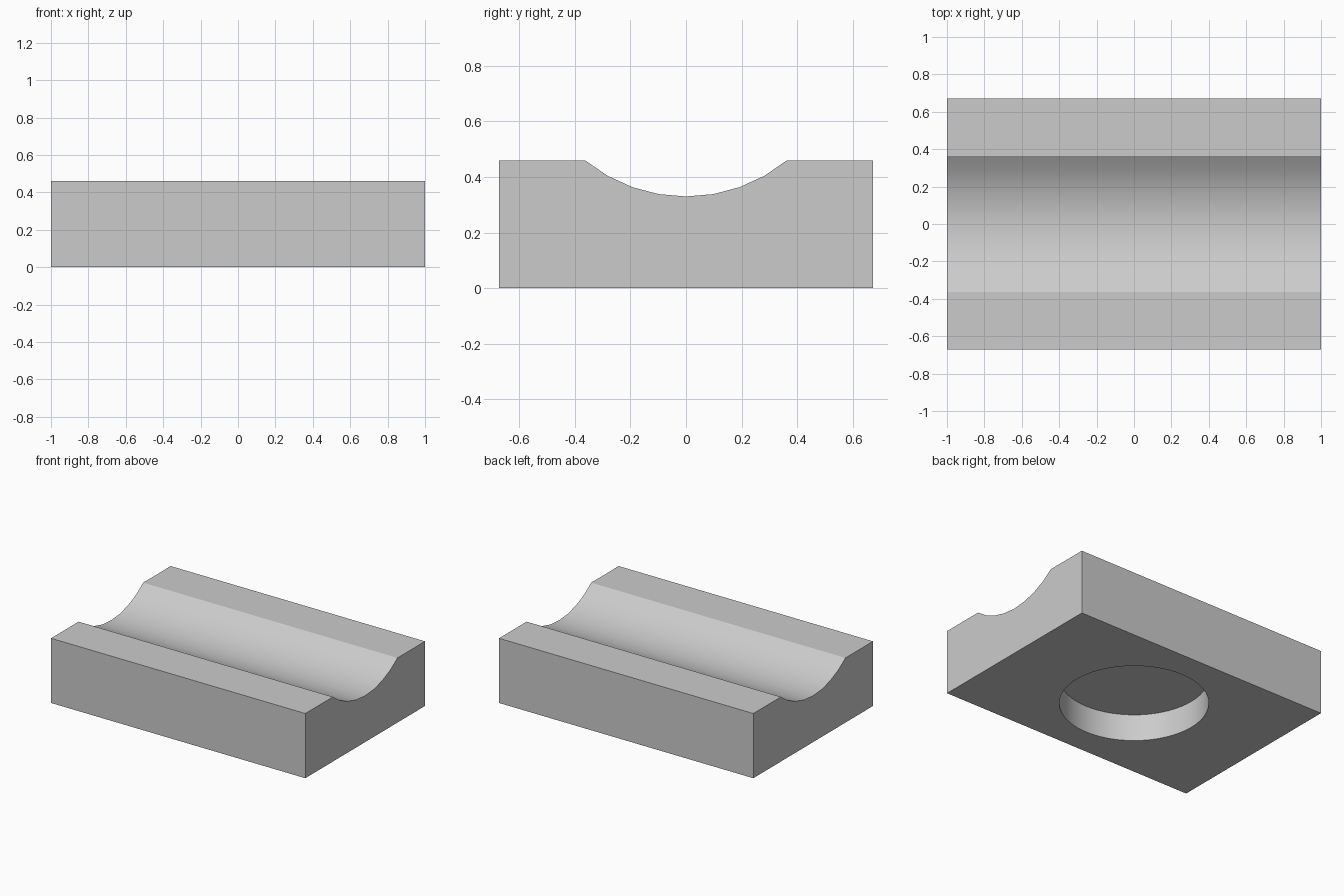
import bpy, bmesh, math

cube = bpy.data.objects.get("Cube")
if cube:
    bpy.data.objects.remove(cube, do_unlink=True)

LENGTH, HALF_WIDTH, HEIGHT = 2.0, 0.672, 0.46
GROOVE_HALF, GROOVE_DEPTH, GROOVE_STEPS = 0.363, 0.13, 8
RECESS_RADIUS, RECESS_DEPTH = 0.479, 0.19

grey = bpy.data.materials.new("plain grey")
grey.use_nodes = True
colour = (0.60, 0.60, 0.60, 1)
grey.diffuse_color = colour
grey.node_tree.nodes["Principled BSDF"].inputs["Base Color"].default_value = colour

# Block profile with a circular-arc groove along the top
radius = (GROOVE_HALF ** 2 + GROOVE_DEPTH ** 2) / (2 * GROOVE_DEPTH)
centre_z = HEIGHT - GROOVE_DEPTH + radius
sweep = math.asin(GROOVE_HALF / radius)
profile = [(-HALF_WIDTH, 0), (HALF_WIDTH, 0), (HALF_WIDTH, HEIGHT)]
for i in range(GROOVE_STEPS + 1):
    a = sweep * (1 - 2 * i / GROOVE_STEPS)
    profile.append((radius * math.sin(a), centre_z - radius * math.cos(a)))
profile.append((-HALF_WIDTH, HEIGHT))

# Extrude the profile along x
bm = bmesh.new()
end = bm.faces.new([bm.verts.new((-LENGTH / 2, y, z)) for y, z in profile])
extruded = bmesh.ops.extrude_face_region(bm, geom=[end])["geom"]
bmesh.ops.translate(bm, vec=(LENGTH, 0, 0),
                    verts=[v for v in extruded if isinstance(v, bmesh.types.BMVert)])
bmesh.ops.recalc_face_normals(bm, faces=bm.faces)
mesh = bpy.data.meshes.new("grooved_block")
bm.to_mesh(mesh)
bm.free()
mesh.materials.append(grey)
block = bpy.data.objects.new("grooved_block", mesh)
bpy.context.collection.objects.link(block)

# Round blind recess in the underside
bpy.ops.mesh.primitive_cylinder_add(vertices=64, radius=RECESS_RADIUS,
                                    depth=2 * RECESS_DEPTH, location=(0, 0, 0))
cutter = bpy.context.object
cutter.name = "recess_cutter"
cutter.hide_render = True
cutter.data.materials.append(grey)
cut = block.modifiers.new("recess", 'BOOLEAN')
cut.operation = 'DIFFERENCE'
cut.solver = 'EXACT'
cut.object = cutter

bpy.ops.object.select_all(action='DESELECT')
block.select_set(True)
bpy.context.view_layer.objects.active = block
bpy.ops.object.modifier_apply(modifier=cut.name)
bpy.data.objects.remove(cutter, do_unlink=True)

# Smooth the groove and recess wall, keep the corners sharp
bpy.ops.object.shade_smooth_by_angle(angle=math.radians(20))
